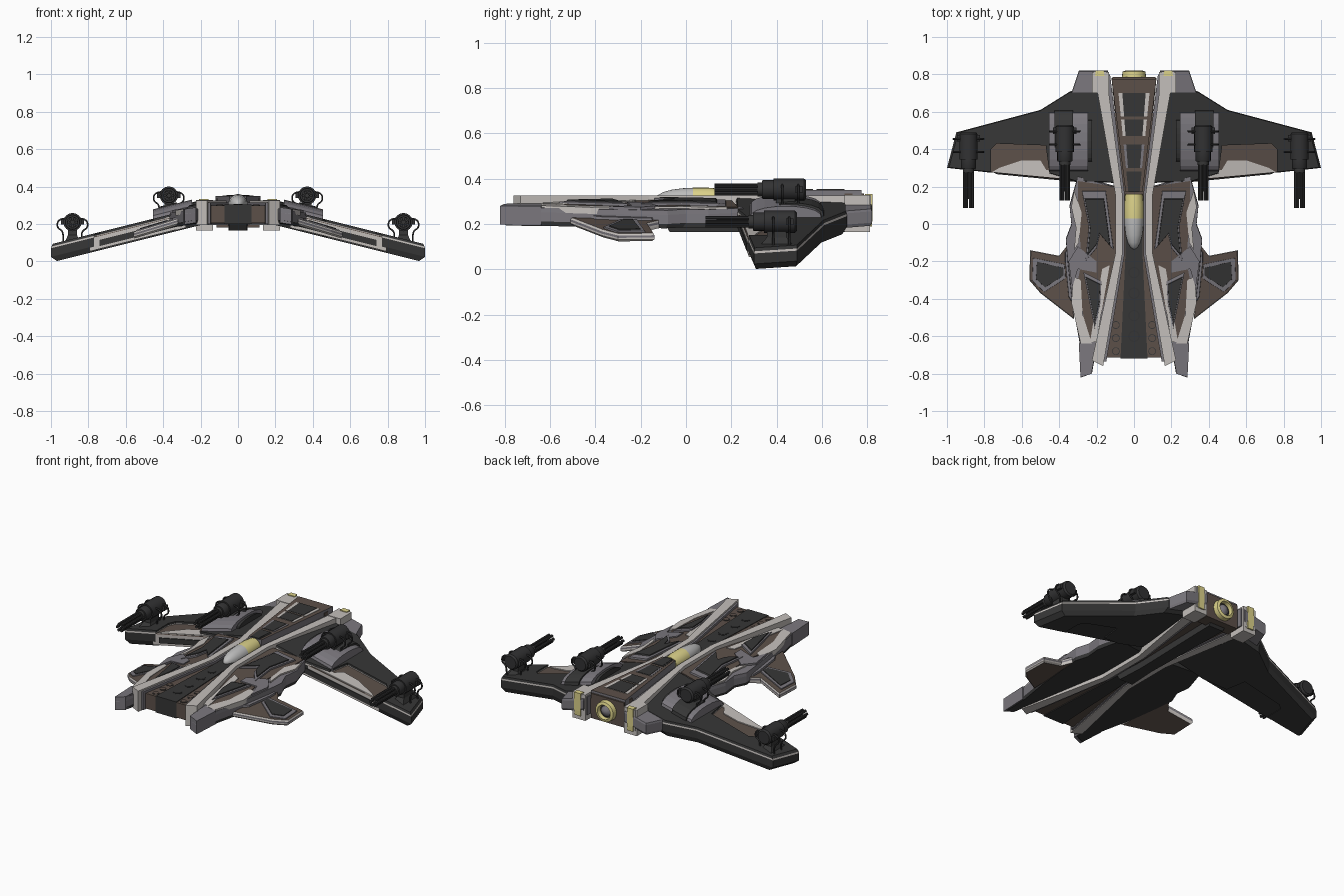
import bpy, bmesh, math
from mathutils import Vector

if "Cube" in bpy.data.objects:
    bpy.data.objects.remove(bpy.data.objects["Cube"])


def material(name, hexcol):
    m = bpy.data.materials.new(name)
    c = [int(hexcol[i:i + 2], 16) / 255 for i in (0, 2, 4)]
    m.diffuse_color = [((v + 0.055) / 1.055) ** 2.4 if v > 0.04 else v / 12.92 for v in c] + [1]
    m.use_nodes = True
    m.node_tree.nodes["Principled BSDF"].inputs["Base Color"].default_value = m.diffuse_color
    return m


DARK = material("dark_armour", "363636")
GUN = material("gun_metal", "323233")
BROWN = material("brown_panel", "5c5049")
GREY = material("mid_grey", "7a777d")
LIGHT = material("light_grey", "c4bfbb")
YELLOW = material("pale_yellow", "dcd28a")
GLASS = material("canopy_grey", "bcbcbc")


def finish(name, bm, mats, mirror, smooth=False):
    """Optionally add the mirrored half, then make the object."""
    if mirror:
        d = bmesh.ops.duplicate(bm, geom=bm.verts[:] + bm.edges[:] + bm.faces[:])
        for v in d["geom"]:
            if isinstance(v, bmesh.types.BMVert):
                v.co.x *= -1
    bmesh.ops.recalc_face_normals(bm, faces=bm.faces[:])
    me = bpy.data.meshes.new(name)
    bm.to_mesh(me)
    bm.free()
    for m in mats:
        me.materials.append(m)
    ob = bpy.data.objects.new(name, me)
    bpy.context.collection.objects.link(ob)
    if smooth:
        bpy.context.view_layer.objects.active = ob
        ob.select_set(True)
        bpy.ops.object.shade_smooth_by_angle(angle=math.radians(35))
        ob.select_set(False)
    return ob


def skin(name, rings, mats, mirror, smooth=False):
    """Join rings of points; mats = first cap, each band, last cap (or one material)."""
    if not isinstance(mats, list):
        mats = [mats] * (len(rings) + 1)
    slots = list(dict.fromkeys(mats))
    bm = bmesh.new()
    vs = [[bm.verts.new(p) for p in r] for r in rings]
    n = len(vs[0])
    bm.faces.new(vs[0]).material_index = slots.index(mats[0])
    bm.faces.new(vs[-1]).material_index = slots.index(mats[-1])
    for i in range(len(vs) - 1):
        for k in range(n):
            f = bm.faces.new((vs[i][k], vs[i][(k + 1) % n], vs[i + 1][(k + 1) % n], vs[i + 1][k]))
            f.material_index = slots.index(mats[i + 1])
    return finish(name, bm, slots, mirror, smooth)


def loft(name, pts, layers, mats, z=lambda x: 0, mirror=True):
    """Plan outline stacked in layers of (height, scale) over a sloping base z(x)."""
    cx = sum(p[0] for p in pts) / len(pts)
    cy = sum(p[1] for p in pts) / len(pts)
    rings = []
    for h, s in layers:
        ring = [(cx + (x - cx) * s, cy + (y - cy) * s) for x, y in pts]
        rings.append([(x, y, z(x) + h) for x, y in ring])
    return skin(name, rings, mats, mirror)


def revolve(name, profile, c, mats, sides=16, mirror=True, smooth=True):
    """Turned part along y; profile = (y, radius)."""
    rings = [[(c[0] + r * math.cos(a), c[1] + y, c[2] + r * math.sin(a))
              for a in (math.tau * k / sides for k in range(sides))] for y, r in profile]
    return skin(name, rings, mats, mirror, smooth)


def box(name, x0, x1, y0, y1, z0, z1, mat, mirror=True):
    return loft(name, [(x0, y0), (x1, y0), (x1, y1), (x0, y1)], [(z0, 1), (z1, 1)], mat, mirror=mirror)


def both(half):
    return half + [(-x, y) for x, y in reversed(half)]


def disc(x, y, r, n=20):
    return [(x + r * math.cos(math.tau * k / n), y + r * math.sin(math.tau * k / n)) for k in range(n)]


def wing_z(x): return 0.342 - 0.25 * x
def side_z(x): return 0.315 - 0.15 * x
def fin_z(x): return 0.325 - 0.3 * x


# centre hull, dark spine and its round hatches
loft("centre_hull", both([(.12, .78), (.06, .16), (.06, -.16), (.16, -.715)]),
     [(.205, 1), (.30, 1)], BROWN, mirror=False)
loft("nose_spine", both([(.045, .0), (.045, -.15), (.072, -.718)]), [(.2, 1), (.304, 1)],
     DARK, mirror=False)
for i, y in enumerate((-.26, -.37, -.49, -.60)):
    loft(f"spine_hatch_ring_{i}", disc(0, y, .030), [(.30, 1), (.305, 1)], GUN, mirror=False)
    loft(f"spine_hatch_{i}", disc(0, y, .025), [(.30, 1), (.307, 1)], DARK, mirror=False)
for i, y in enumerate((-.54, -.61, -.68)):
    loft(f"nose_rivet_ring_{i}", disc(.097, y, .021), [(.298, 1), (.302, 1)], DARK)
    loft(f"nose_rivet_{i}", disc(.097, y, .017), [(.298, 1), (.304, 1)], BROWN)
loft("keel", both([(.055, .77), (.04, .1), (.05, -.1)]), [(.165, .92), (.21, 1)], DARK, mirror=False)

# long rails that pinch in at the canopy
loft("rail", [(.215, .815), (.10, .16), (.10, -.16), (.225, -.73), (.165, -.76), (.062, -.16),
              (.062, .16), (.15, .815)], [(.195, 1), (.325, 1)], LIGHT)
loft("rail_inner_strip", [(.155, .80), (.068, .16), (.068, -.16), (.17, -.735), (.148, -.735),
                          (.05, -.16), (.05, .16), (.128, .80)], [(.2, 1), (.315, 1)], GREY)

# raised rear deck with its ladder of windows
loft("rear_deck", both([(.12, .775), (.045, .17)]), [(.29, 1), (.35, 1)],
     [BROWN, GREY, BROWN], mirror=False)
for i, (y0, y1, side) in enumerate(((.575, .70, LIGHT), (.47, .56, LIGHT), (.30, .425, GREY), (.17, .28, DARK))):
    a, b = [.030 + .1 * (y - .17) for y in (y0, y1)]
    loft(f"deck_window_frame_{i}", both([(b, y1), (a, y0)]), [(.345, 1), (.352, 1)], side, mirror=False)
    loft(f"deck_window_{i}", both([(b * .75, y1), (a * .75, y0)]), [(.345, 1), (.354, 1)], DARK, mirror=False)

# canopy: glazed nose, yellow back
revolve("canopy", [(-.135, .004), (-.125, .019), (-.10, .033), (-.06, .044), (-.01, .05), (.03, .052),
                   (.10, .052), (.16, .046)], (0, 0, .308),
        [GLASS] * 6 + [YELLOW] * 3, 24, False)

# rear engine blocks, glowing panels and the round nozzle
loft("engine_block", [(.14, .82), (.295, .82), (.335, .70), (.26, .60), (.11, .56)],
     [(-.075, .94), (-.06, 1), (-.01, 1), (0, .97)], GREY, lambda x: .34 - .25 * x)
box("engine_end", .135, .225, .70, .812, .165, .328, LIGHT)
loft("engine_glow_panel", [(.158, .79), (.208, .79), (.205, .822), (.162, .822)],
     [(.19, .9), (.22, 1), (.333, 1)], YELLOW)
box("nozzle_housing", -.115, .115, .70, .785, .18, .335, BROWN, False)
revolve("nozzle", [(-.02, .065), (.025, .062), (.03, .045), (.005, .042)], (0, .79, .258),
        [GREY, YELLOW, YELLOW, YELLOW, DARK], 24, False)
revolve("nozzle_core", [(-.01, .036), (.012, .032), (.024, .018), (.028, .003)], (0, .79, .258),
        GREY, 20, False)

# drooping main wings with a light edge line
loft("wing", [(1, .30), (.95, .49), (.50, .61), (.34, .71), (.17, .71), (.10, .22), (.30, .225),
              (.45, .27), (.47, .42), (.74, .43), (.77, .40), (.77, .275)],
     [(-.098, .93), (-.068, 1), (-.022, 1), (-.013, .995), (0, .975)],
     [DARK, DARK, DARK, LIGHT, DARK, DARK], wing_z)
loft("wing_recess", [(.28, .228), (.79, .278), (.78, .45), (.28, .45)],
     [(-.09, 1), (-.022, 1), (-.018, .98)], [DARK, LIGHT, BROWN, BROWN], wing_z)
loft("wing_front_lip", [(.28, .235), (.76, .277), (.72, .30), (.60, .34), (.50, .34), (.47, .29), (.28, .28)],
     [(-.03, 1), (-.012, 1)], LIGHT, wing_z)
loft("wing_edge_slot", [(.31, .225), (.74, .267), (.74, .3), (.31, .3)],
     [(-.075, 1), (-.042, 1)], DARK, wing_z)


# arched covers under the inner guns
def arch(name, x0, x1, y0, y1, h, mat):
    prof = [((y0 + y1) / 2 - (y1 - y0) / 2 * math.cos(math.pi * k / 10),
             h * math.sin(math.pi * k / 10) ** .7) for k in range(11)]
    skin(name, [[(x, y, wing_z(x) - .01 + z) for y, z in prof] for x in (x0, x1)], mat, True)


arch("gun_cover", .245, .455, .28, .60, .060, GREY)
arch("gun_cover_band", .325, .425, .345, .61, .066, DARK)
arch("gun_cover_step", .225, .255, .33, .56, .045, DARK)


# rotary guns with side cables
def cable(name, pts):
    cu = bpy.data.curves.new(name, "CURVE")
    cu.dimensions = "3D"
    cu.bevel_depth = .005
    cu.bevel_resolution = 1
    sp = cu.splines.new("NURBS")
    sp.points.add(len(pts) - 1)
    for p, q in zip(sp.points, pts):
        p.co = (*q, 1)
    sp.use_endpoint_u = True
    sp.order_u = 3
    sp.resolution_u = 5
    tmp = bpy.data.objects.new(name, cu)
    bm = bmesh.new()
    bm.from_mesh(bpy.data.meshes.new_from_object(tmp))
    bpy.data.objects.remove(tmp)
    for f in bm.faces:
        f.material_index = 0
    finish(name, bm, [GUN], True)


def gun(tag, x, y, z):
    revolve(tag + "_gun_body", [(0, .038), (.005, .041), (.05, .041), (.05, .049), (.185, .049), (.195, .04)],
            (x, y, z), GUN, 16)
    for k in range(6):
        a = math.tau * k / 6
        revolve(f"{tag}_gun_barrel_{k}", [(-.21, .0085), (.02, .0085)],
                (x + .020 * math.cos(a), y, z + .020 * math.sin(a)), GUN, 8)
    revolve(tag + "_gun_axle", [(-.16, .012), (.02, .012)], (x, y, z), DARK, 8)
    revolve(tag + "_gun_collar", [(-.02, .03), (0, .03)], (x, y, z), DARK, 12)
    base = wing_z(x)
    loft(tag + "_gun_pedestal", [(x - .03, y + .05), (x + .03, y + .05), (x + .03, y + .16), (x - .03, y + .16)],
         [(base - .01, 1.25), (base + .02, .8), (z, .7)], DARK)
    box(tag + "_gun_flange", x - .062, x + .062, y + .145, y + .18, z - .014, z + .014, GUN)
    for s in (-1, 1):
        for j, dy in enumerate((.09, .16)):
            cable(f"{tag}_gun_cable_{j}_{'in' if s < 0 else 'out'}",
                  [(x + s * .03, y + dy, z + .02), (x + s * .075, y + dy, z + .02),
                   (x + s * .085, y + dy, z - .03), (x + s * .045, y + dy, z - .05),
                   (x + s * .05, y + dy, wing_z(x + s * .05) - .005)])


gun("inner", .37, .335, .352)
gun("outer", .885, .295, .210)

# side hulls with front prongs and layered armour plates
loft("side_hull", [(.09, .2), (.30, .26), (.345, .10), (.335, 0), (.365, -.08), (.355, -.20), (.33, -.42),
                   (.29, -.64), (.283, -.82), (.225, -.80), (.20, -.66), (.09, -.16)],
     [(-.08, .95), (-.06, 1), (-.02, 1), (0, .985)], [DARK, DARK, GREY, GREY, GREY], side_z)
loft("prong", [(.215, -.62), (.295, -.64), (.286, -.82), (.225, -.80)], [(-.075, 1), (.008, 1)], GREY, side_z)
loft("side_brown_panel", [(.10, .20), (.30, .23), (.30, .08), (.28, -.20), (.30, -.30), (.25, -.62),
                          (.21, -.62), (.09, -.14)], [(-.01, 1), (.005, 1)], BROWN, side_z)
loft("side_light_strip", [(.32, .18), (.335, .09), (.31, -.02), (.32, -.14), (.295, -.10), (.28, .06)],
     [(-.02, 1), (.009, 1)], LIGHT, side_z)
loft("side_lower_strip", [(.325, -.28), (.335, -.42), (.285, -.64), (.225, -.64), (.275, -.48), (.285, -.3)],
     [(-.02, 1), (.009, 1)], LIGHT, side_z)
loft("side_inner_strip", [(.13, -.22), (.17, -.24), (.205, -.45), (.235, -.63), (.20, -.63), (.17, -.45)],
     [(-.01, 1), (.010, 1)], LIGHT, side_z)
plate_layers = [(0, 1.22), (.015, 1.2), (.018, .98), (.024, .95)]
plate_mats = [GREY, GREY, GREY, DARK, DARK]
loft("side_plate_rear", [(.265, .14), (.16, .14), (.125, -.12), (.185, -.05), (.20, -.11), (.25, -.17),
                         (.235, -.02)], plate_layers, plate_mats, side_z)
loft("side_plate_front", [(.26, -.28), (.18, -.32), (.185, -.42), (.21, -.53)],
     plate_layers, plate_mats, side_z)
loft("side_zigzag", [(.30, -.12), (.20, -.20), (.20, -.26), (.30, -.24), (.33, -.34), (.35, -.2)],
     [(-.01, 1), (.012, 1)], GREY, side_z)

# small front fins
loft("fin", [(.33, -.08), (.40, -.17), (.555, -.14), (.56, -.30), (.50, -.37), (.32, -.51)],
     [(-.036, .93), (-.026, 1), (-.018, 1), (-.008, 1), (0, .965)],
     [BROWN, LIGHT, LIGHT, GREY, LIGHT, BROWN], fin_z)
loft("fin_border", [(.37, -.215), (.54, -.18), (.545, -.305), (.48, -.365), (.365, -.29)],
     [(-.005, 1), (.006, .98)], GREY, fin_z)
loft("fin_plate", [(.375, -.235), (.52, -.20), (.525, -.295), (.475, -.34), (.375, -.275)],
     [(-.005, 1), (.010, .98)], DARK, fin_z)
loft("fin_root", [(.30, -.10), (.37, -.14), (.37, -.20), (.35, -.40), (.30, -.48)],
     [(-.03, 1), (.012, .9)], GREY, fin_z)
